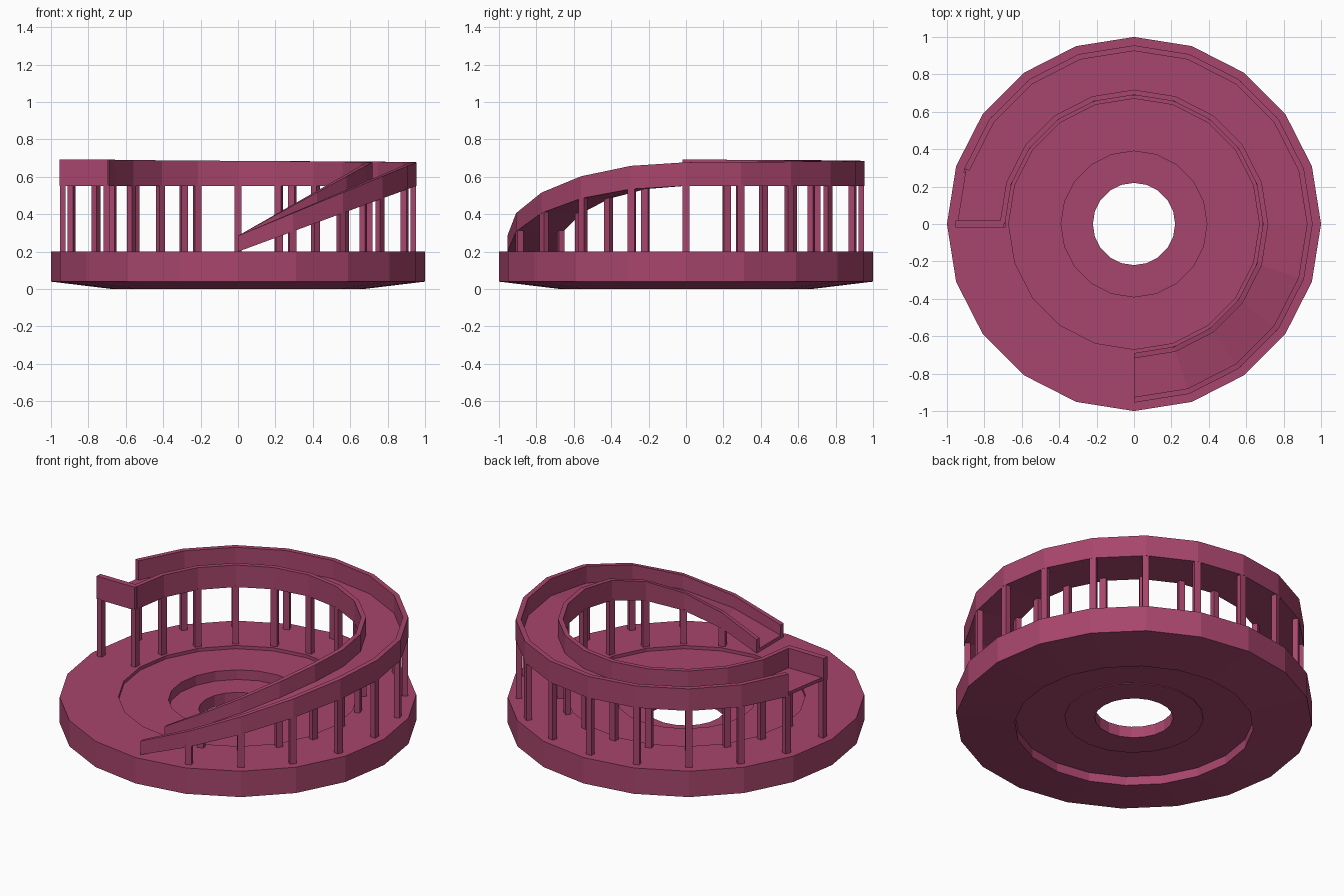
import bpy, bmesh, math

if "Cube" in bpy.data.objects:
    bpy.data.objects.remove(bpy.data.objects["Cube"], do_unlink=True)

SIDES = 20
STEP = 360 / SIDES

paint = bpy.data.materials.new("raspberry")
paint.use_nodes = True
COLOUR = (0.39, 0.06, 0.15, 1)
paint.diffuse_color = COLOUR
paint.node_tree.nodes["Principled BSDF"].inputs["Base Color"].default_value = COLOUR


def polar(r, degrees, z):
    a = math.radians(degrees)
    return (r * math.cos(a), r * math.sin(a), z)


def sweep(name, angles, section, closed=False):
    """Skin the (radius, height) loop given by section(angle) around the centre."""
    bm = bmesh.new()
    rings = [[bm.verts.new(polar(r, a, z)) for r, z in section(a)] for a in angles]
    pairs = list(zip(rings, rings[1:]))
    if closed:
        pairs.append((rings[-1], rings[0]))
    n = len(rings[0])
    for p, q in pairs:
        for i in range(n):
            j = (i + 1) % n
            bm.faces.new((p[i], q[i], q[j], p[j]))
    if not closed:
        bm.faces.new(rings[0])
        bm.faces.new(rings[-1])
    bmesh.ops.recalc_face_normals(bm, faces=bm.faces)
    mesh = bpy.data.meshes.new(name)
    bm.to_mesh(mesh)
    bm.free()
    mesh.materials.append(paint)
    obj = bpy.data.objects.new(name, mesh)
    bpy.context.collection.objects.link(obj)
    return obj


def box(name, centre, size, turn=0):
    bpy.ops.mesh.primitive_cube_add(size=1, location=centre,
                                    rotation=(0, 0, math.radians(turn)))
    obj = bpy.context.object
    obj.name = name
    obj.scale = size
    obj.data.materials.append(paint)


# Ramp heights: a climbing quarter turn, then a nearly level half turn
def low(a):
    return 0.2 + 0.352 * math.sin(math.radians(min(a, 0) + 90))


def high(a):
    climb = 0.285 + 0.393 * math.sin(math.radians(min(a, 0) + 90))
    return climb + 0.015 * max(a, 0) / 180


def rail(r0, r1):
    return lambda a: [(r0, low(a)), (r1, low(a)), (r1, high(a)), (r0, high(a))]


def deck(a):
    z = low(a)
    return [(0.7, z), (0.945, z), (0.945, z + 0.02), (0.7, z + 0.02)]


# Stepped base disc with a central hole
profile = [(0.22, 0.05), (0.22, 0.12), (0.39, 0.12), (0.39, 0.18), (0.67, 0.18),
           (0.67, 0.2), (1, 0.2), (1, 0.04), (0.67, 0), (0.67, 0.055),
           (0.39, 0.055), (0.39, 0.05)]
sweep("base", [i * STEP for i in range(SIDES)], lambda a: profile, closed=True)

# Spiral ramp; the outer rail stops one segment early to leave an opening
turns = [-90 + i * STEP for i in range(16)]
sweep("ramp_deck", turns, deck)
sweep("inner_rail", turns, rail(0.69, 0.718))
sweep("outer_rail", turns[:-1], rail(0.925, 0.955))
box("end_wall", (-0.825, 0, 0.622), (0.26, 0.035, 0.142))

# Support posts under both rails
for a in turns[1:]:
    for side, r in (("outer", 0.937), ("inner", 0.704)):
        top = low(a) + 0.005
        box(side + "_post", polar(r, a, (0.19 + top) / 2),
            (0.032, 0.038, top - 0.19), a)
